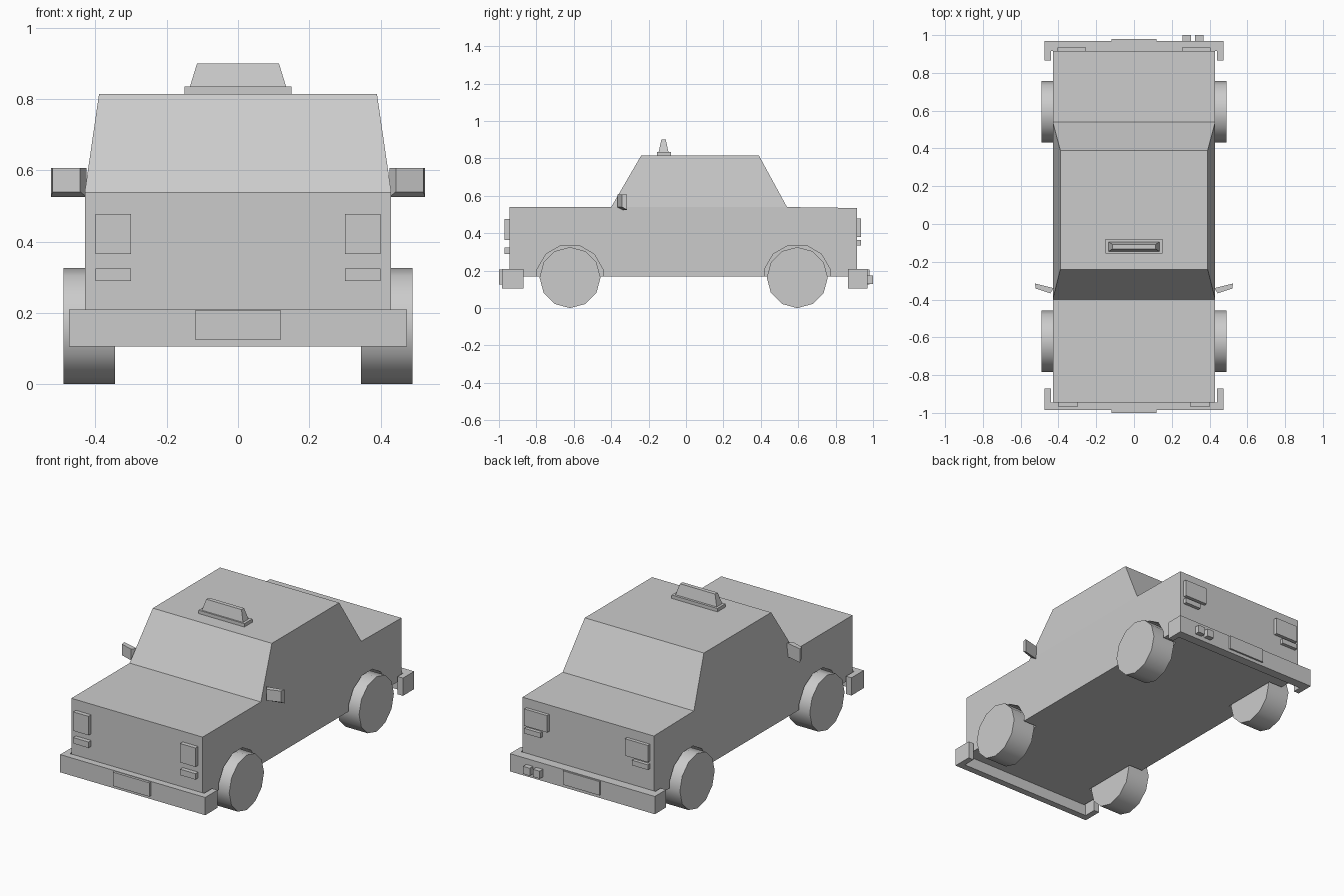
import bpy
import bmesh
from math import pi
from mathutils import Matrix

cube = bpy.data.objects.get("Cube")
if cube:
    bpy.data.objects.remove(cube, do_unlink=True)

paint = bpy.data.materials.new("plain grey")
paint.use_nodes = True
paint.diffuse_color = (0.6, 0.6, 0.6, 1)
paint.node_tree.nodes["Principled BSDF"].inputs["Base Color"].default_value = paint.diffuse_color


def add(name, bm):
    bmesh.ops.recalc_face_normals(bm, faces=bm.faces)
    mesh = bpy.data.meshes.new(name)
    bm.to_mesh(mesh)
    bm.free()
    mesh.materials.append(paint)
    obj = bpy.data.objects.new(name, mesh)
    bpy.context.collection.objects.link(obj)
    return obj


def loft(name, lower, upper):
    """Solid between two matching outlines."""
    bm = bmesh.new()
    a = [bm.verts.new(p) for p in lower]
    b = [bm.verts.new(p) for p in upper]
    bm.faces.new(a)
    bm.faces.new(b)
    for i in range(len(a)):
        j = (i + 1) % len(a)
        bm.faces.new((a[i], a[j], b[j], b[i]))
    return add(name, bm)


def prism(name, outline, z0, z1):
    return loft(name, [(x, y, z0) for x, y in outline], [(x, y, z1) for x, y in outline])


def box(name, x0, x1, y0, y1, z0, z1):
    return prism(name, [(x0, y0), (x1, y0), (x1, y1), (x0, y1)], z0, z1)


def drum(name, centre, radius, width, turn):
    """Twelve-sided cylinder lying along x."""
    bm = bmesh.new()
    bmesh.ops.create_cone(bm, cap_ends=True, segments=12, radius1=radius, radius2=radius, depth=width)
    spin = Matrix.Rotation(pi / 2, 4, "Y") @ Matrix.Rotation(turn, 4, "Z")
    bmesh.ops.transform(bm, matrix=Matrix.Translation(centre) @ spin, verts=bm.verts)
    return add(name, bm)


# Body shell: lower tub and tapering cabin in one mesh
bm = bmesh.new()
tub = [(-0.945, 0.17), (-0.945, 0.54), (-0.4, 0.54), (0.54, 0.54), (0.915, 0.535), (0.915, 0.17)]
roof = [(-0.24, 0.815), (0.39, 0.815)]
sides = []
for s in (-1, 1):
    t = [bm.verts.new((s * 0.43, y, z)) for y, z in tub]
    r = [bm.verts.new((s * 0.39, y, z)) for y, z in roof]
    bm.faces.new(t)
    bm.faces.new((t[2], r[0], r[1], t[3]))
    sides.append(t[:3] + r + t[3:])
left, right = sides
for i in range(len(left)):
    j = (i + 1) % len(left)
    bm.faces.new((left[i], left[j], right[j], right[i]))
body = add("body", bm)

# Wheels in cut wheel arches
axles = {"front": -0.62, "rear": 0.595}
for s, side in ((-1, "right"), (1, "left")):
    for end, y in axles.items():
        arch = drum("arch_cutter", (s * 0.445, y, 0.16), 0.182, 0.21, pi / 12)
        arch.hide_render = True
        cut = body.modifiers.new("arch", "BOOLEAN")
        cut.operation = "DIFFERENCE"
        cut.solver = "EXACT"
        cut.object = arch
        bpy.context.view_layer.objects.active = body
        bpy.ops.object.modifier_apply(modifier=cut.name)
        bpy.data.objects.remove(arch, do_unlink=True)
        wheel = drum(f"{end}_{side}_wheel", (s * 0.418, y, 0.163), 0.163, 0.145, 0)
        for face in wheel.data.polygons:
            face.use_smooth = abs(face.normal.x) < 0.5

# Bumpers wrapping round the corners, with number plates
for end, s, face, inner, tip in (("front", -1, 0.985, 0.945, 0.87), ("rear", 1, 0.97, 0.915, 0.865)):
    half = [(0.475, face), (0.475, tip), (0.44, tip), (0.44, inner)]
    outline = [(x, s * y) for x, y in half] + [(-x, s * y) for x, y in reversed(half)]
    prism(end + "_bumper", outline, 0.105, 0.21)
box("front_plate", -0.12, 0.12, -1.0, -0.98, 0.125, 0.207)
box("rear_plate", -0.12, 0.12, 0.96, 0.98, 0.125, 0.207)

# Lamps
for s, side in ((-1, "right"), (1, "left")):
    box(side + "_headlamp", s * 0.3, s * 0.4, -0.97, -0.93, 0.365, 0.477)
    box(side + "_front_indicator", s * 0.3, s * 0.4, -0.97, -0.93, 0.29, 0.325)
    box(side + "_tail_lamp", s * 0.255, s * 0.405, 0.9, 0.935, 0.38, 0.48)
    box(side + "_rear_indicator", s * 0.3, s * 0.405, 0.9, 0.935, 0.335, 0.365)

    # Door mirror angled outward
    plan = [(0.425, -0.34), (0.525, -0.315), (0.52, -0.342), (0.443, -0.367)]
    base = (0.525, 0.525, 0.54, 0.54)
    loft(side + "_door_mirror",
         [(s * x, y, z) for (x, y), z in zip(plan, base)],
         [(s * x, y, 0.606) for x, y in plan])

# Twin exhaust tips
for i, x in enumerate((0.28, 0.345)):
    box(f"exhaust_tip_{i + 1}", x - 0.022, x + 0.022, 0.96, 1.0, 0.13, 0.175)

# Roof sign on its base
box("roof_sign_base", -0.15, 0.15, -0.155, -0.08, 0.81, 0.835)


def rectangle(hx, hy, z):
    return [(x * hx, -0.12 + y * hy, z) for x, y in ((-1, -1), (1, -1), (1, 1), (-1, 1))]


loft("roof_sign", rectangle(0.135, 0.026, 0.835), rectangle(0.115, 0.012, 0.9))
